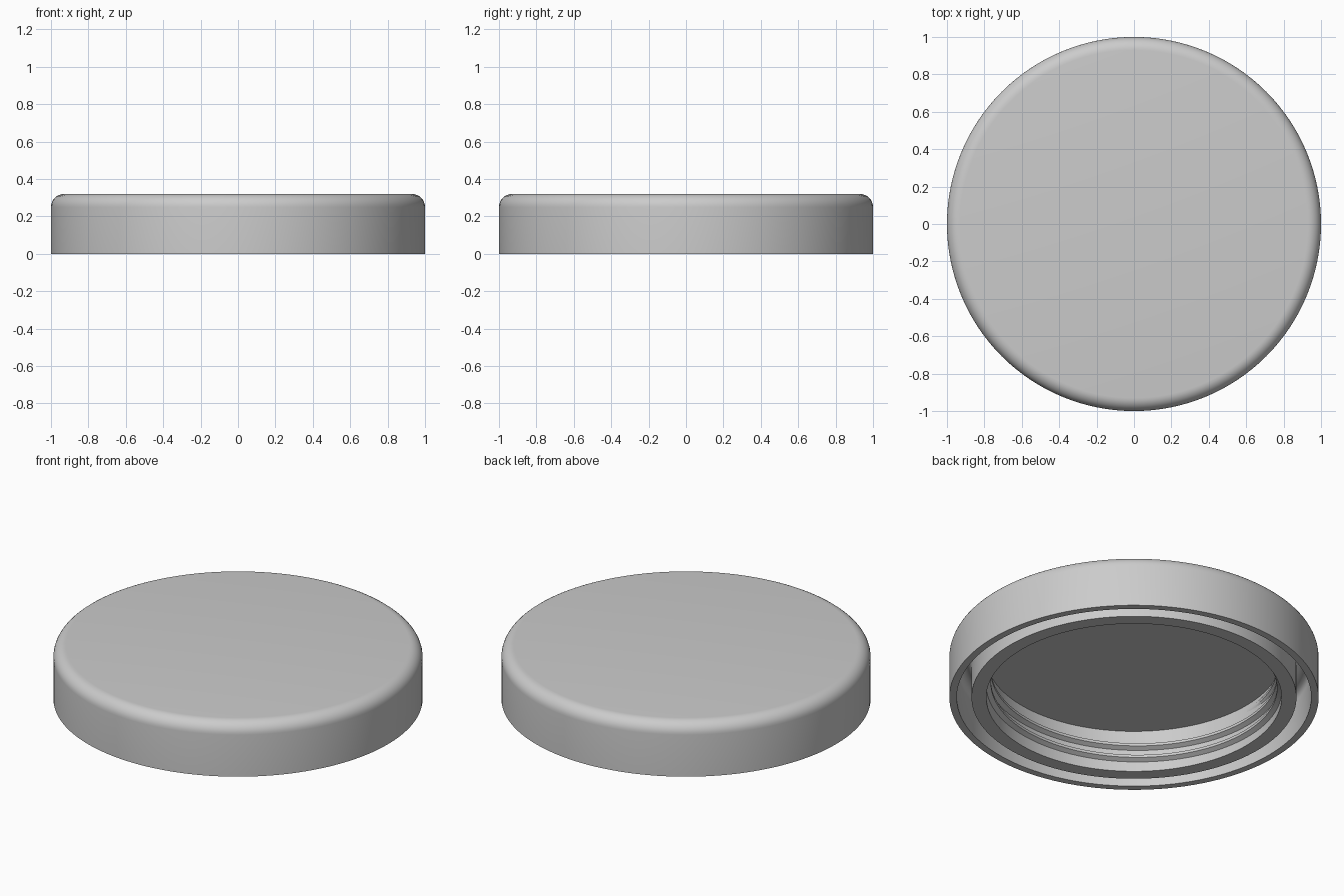
import bpy, bmesh
from math import sin, cos, pi, radians

cube = bpy.data.objects.get("Cube")
if cube:
    bpy.data.objects.remove(cube)

SEGMENTS = 128
INNER_R = 0.80      # threaded wall
CEILING = 0.25      # underside of the top plate

grey = bpy.data.materials.new("light_grey")
grey.use_nodes = True
grey.diffuse_color = (0.6, 0.6, 0.6, 1)
grey.node_tree.nodes["Principled BSDF"].inputs["Base Color"].default_value = (0.6, 0.6, 0.6, 1)


def finish(name, bm, angle):
    bmesh.ops.recalc_face_normals(bm, faces=bm.faces)
    mesh = bpy.data.meshes.new(name)
    bm.to_mesh(mesh)
    bm.free()
    obj = bpy.data.objects.new(name, mesh)
    bpy.context.collection.objects.link(obj)
    mesh.materials.append(grey)
    bpy.ops.object.select_all(action='DESELECT')
    obj.select_set(True)
    bpy.context.view_layer.objects.active = obj
    bpy.ops.object.shade_smooth_by_angle(angle=radians(angle))
    return obj


def arc(r, z, radius, start, end, steps=8):
    angles = [radians(start + (end - start) * i / steps) for i in range(steps + 1)]
    return [(r + radius * cos(a), z + radius * sin(a)) for a in angles]


# Lid shell: rounded top, outer skirt, round-topped groove, inner ring, ceiling
profile = [(0, 0.32)]
profile += arc(0.93, 0.25, 0.07, 90, 0)
profile += [(1, 0), (0.96, 0)]
profile += arc(0.92, 0.20, 0.04, 0, 180)
profile += [(0.88, 0), (INNER_R, 0), (INNER_R, CEILING), (0, CEILING)]

bm = bmesh.new()
verts = [bm.verts.new((r, 0, z)) for r, z in profile]
edges = [bm.edges.new(pair) for pair in zip(verts, verts[1:])]
bmesh.ops.spin(bm, geom=verts + edges, cent=(0, 0, 0), axis=(0, 0, 1),
               angle=2 * pi, steps=SEGMENTS, use_duplicate=False)
bmesh.ops.remove_doubles(bm, verts=bm.verts, dist=0.0005)
finish("lid_shell", bm, 35)

# Screw thread: trapezoid ridge swept along a helix, fading out at both ends
TURNS, PITCH, START = 2.5, 0.072, 0.035
DEPTH, BASE, CREST = 0.025, 0.025, 0.008
steps = int(TURNS * SEGMENTS)
bm = bmesh.new()
rings = []
for i in range(steps + 1):
    a = 2 * pi * i / SEGMENTS
    z = START + PITCH * i / SEGMENTS
    fade = min(1, i / 12, (steps - i) / 12)
    crest_r = INNER_R - DEPTH * fade
    section = [(INNER_R + 0.005, -BASE), (crest_r, -CREST),
               (crest_r, CREST), (INNER_R + 0.005, BASE)]
    rings.append([bm.verts.new((r * cos(a), r * sin(a), z + dz)) for r, dz in section])
for lower, upper in zip(rings, rings[1:]):
    for k in range(4):
        n = (k + 1) % 4
        bm.faces.new((lower[k], lower[n], upper[n], upper[k]))
bm.faces.new(rings[0])
bm.faces.new(rings[-1])
finish("screw_thread", bm, 30)
